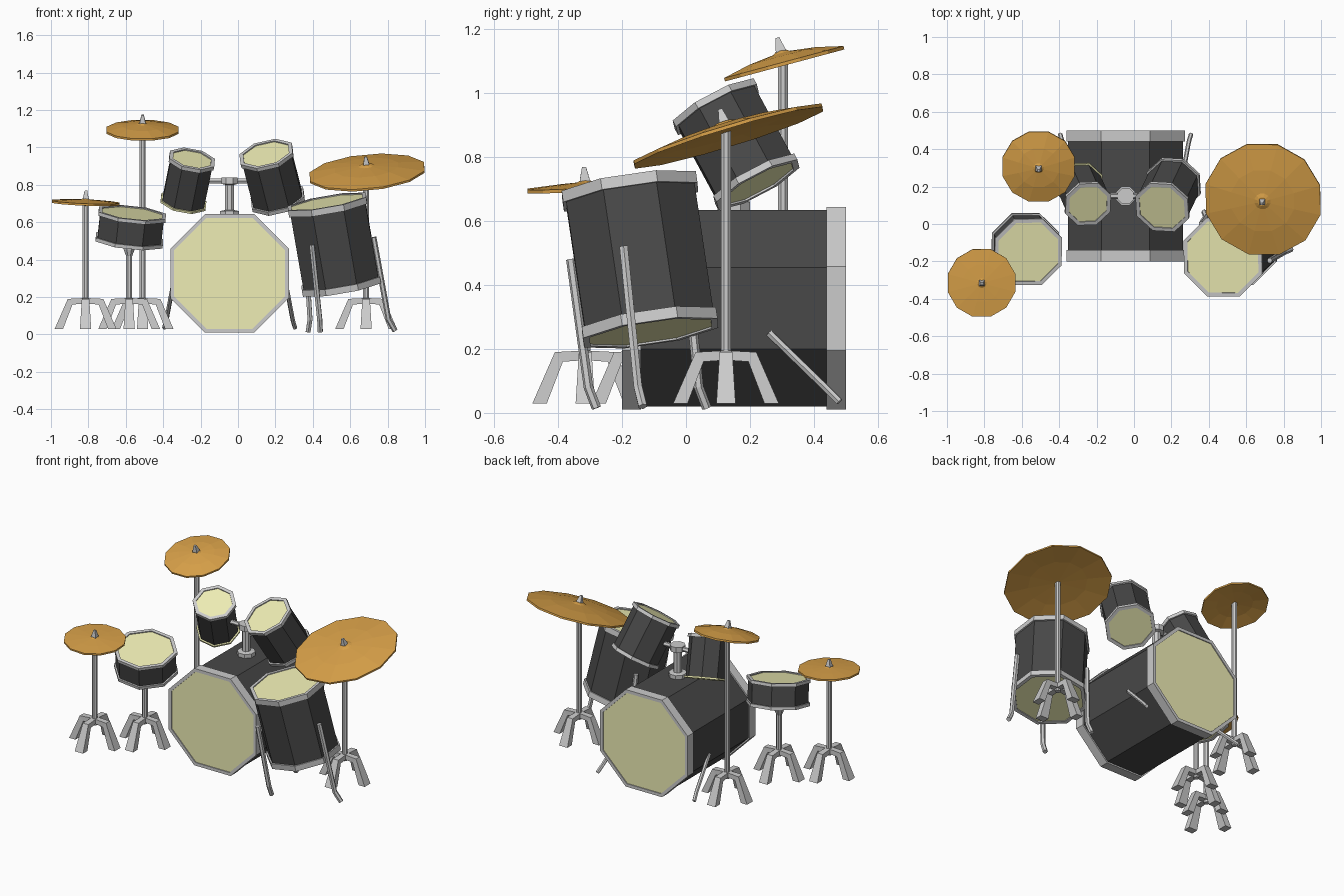
import bpy, bmesh, math
from mathutils import Vector, Matrix

if "Cube" in bpy.data.objects:
    bpy.data.objects.remove(bpy.data.objects["Cube"])

def mat(name, col):
    m = bpy.data.materials.new(name)
    m.diffuse_color = (*col, 1)
    m.use_nodes = True
    m.node_tree.nodes["Principled BSDF"].inputs["Base Color"].default_value = m.diffuse_color
    return m

DARK = mat("shell_black", (0.065, 0.065, 0.065))
CREAM = mat("drum_skin", (0.86, 0.85, 0.46))
BRASS = mat("brass", (0.68, 0.35, 0.065))
Z = Vector((0, 0, 1))

def finish(name, bm, mtx=Matrix(), material=None):
    bmesh.ops.recalc_face_normals(bm, faces=bm.faces)
    me = bpy.data.meshes.new(name)
    bm.to_mesh(me)
    bm.free()
    me.transform(mtx)
    ob = bpy.data.objects.new(name, me)
    bpy.context.collection.objects.link(ob)
    if material:
        me.materials.append(material)
    return ob

def frame(origin, axis):
    return Matrix.Translation(origin) @ Z.rotation_difference(Vector(axis)).to_matrix().to_4x4()

def lathe(name, prof, n, mtx, material=None, closed=False):
    """Turn a (radius, height) profile around z with n flat sides."""
    bm = bmesh.new()
    rings = [[bm.verts.new((r * math.cos(a), r * math.sin(a), z))
              for a in (2 * math.pi * (i + 0.5) / n for i in range(n))] for r, z in prof]
    pairs = list(zip(rings, rings[1:]))
    if closed:
        pairs.append((rings[-1], rings[0]))
    for a, b in pairs:
        for i in range(n):
            j = (i + 1) % n
            bm.faces.new((a[i], a[j], b[j], b[i]))
    if not closed:
        bm.faces.new(rings[0])
        bm.faces.new(rings[-1])
    return finish(name, bm, mtx, material)

def tube(name, pts, r):
    cu = bpy.data.curves.new(name + "_path", 'CURVE')
    cu.dimensions = '3D'
    cu.bevel_depth, cu.bevel_resolution, cu.use_fill_caps = r, 1, True
    sp = cu.splines.new('POLY')
    sp.points.add(len(pts) - 1)
    for p, co in zip(sp.points, pts):
        p.co = (*co, 1)
    sp.use_smooth = False
    tmp = bpy.data.objects.new(name + "_tmp", cu)
    me = bpy.data.meshes.new_from_object(tmp)
    bpy.data.objects.remove(tmp)
    me.shade_flat()
    ob = bpy.data.objects.new(name, me)
    bpy.context.collection.objects.link(ob)

def drum(name, top, bottom, apothem, hoop, bottom_hoop=True):
    """Octagonal shell, grey hoops at both ends and recessed skins."""
    top, bottom = Vector(top), Vector(bottom)
    m, L = frame(bottom, top - bottom), (top - bottom).length
    R = apothem / math.cos(math.pi / 8)
    body = R - 0.010
    lathe(name + "_shell", [(body, 0.012), (body, L - 0.012)], 8, m, DARK)
    for end, z0, z1 in (("bottom", 0, hoop), ("top", L - hoop, L)):
        if end == "bottom" and not bottom_hoop:
            lathe(name + "_bottom_skin", [(R, 0), (R, 0.012)], 8, m, CREAM)
            continue
        ri = R - 0.022
        lathe(f"{name}_{end}_hoop", [(ri, z0), (R, z0), (R, z1), (ri, z1)], 8, m, closed=True)
        s0 = 0.006 if end == "bottom" else L - 0.014
        lathe(f"{name}_{end}_skin", [(ri + 0.004, s0), (ri + 0.004, s0 + 0.008)], 8, m, CREAM)

def stand(name, x, y, height):
    """Stem with four bent, flaring feet."""
    base = Matrix.Translation((x, y, 0))
    lathe(name + "_stem", [(0.017, 0.15), (0.017, height)], 8, base)
    # side outline of one foot: distance out, height, half width
    foot = [(0, 0.195, 0.016), (0.095, 0.19, 0.02), (0.165, 0.03, 0.03),
            (0.12, 0.03, 0.03), (0.07, 0.16, 0.02), (0, 0.165, 0.016)]
    bm = bmesh.new()
    for k in range(4):
        rot = Matrix.Rotation(k * math.pi / 2, 3, 'Z')
        a, b = ([bm.verts.new(rot @ Vector((d, s * w, z))) for d, z, w in foot] for s in (-1, 1))
        for side in (a, b):
            bm.faces.new((side[0], side[1], side[4], side[5]))
            bm.faces.new(side[1:5])
        for i in range(6):
            j = (i + 1) % 6
            bm.faces.new((a[i], a[j], b[j], b[i]))
    finish(name + "_feet", bm, base)

def cymbal(name, pos, axis, R, h, under):
    m = frame(pos, axis)
    lathe(name, [(0.02, under), (R * 0.55, under * 0.6), (R, -0.006), (R, 0.005),
                 (R * 0.55, h * 0.65), (R * 0.14, h * 0.9), (R * 0.08, h + 0.004)], 12, m, BRASS)
    lathe(name + "_nut", [(0.022, h - 0.006), (0.022, h + 0.006), (0.009, h + 0.046)], 4, m)

# bass drum with rear spurs
CX = -0.045
drum("bass_drum", (CX, -0.2, 0.327), (CX, 0.5, 0.327), 0.317, 0.06)
for s, side in ((1, "right"), (-1, "left")):
    tube(f"bass_spur_{side}", [(CX + s * 0.305, 0.26, 0.25), (CX + s * 0.338, 0.44, 0.075),
                               (CX + s * 0.35, 0.48, 0.035)], 0.012)

# mounted toms and their bracket
drum("right_tom", (0.15, 0.088, 0.967), (0.215, 0.225, 0.713), 0.143, 0.022)
drum("left_tom", (-0.245, 0.105, 0.94), (-0.293, 0.215, 0.703), 0.122, 0.022, False)
post = Matrix.Translation((CX, 0.15, 0))
lathe("tom_post", [(0.055, 0.635), (0.055, 0.66), (0.026, 0.665), (0.026, 0.8),
                   (0.047, 0.805), (0.047, 0.84)], 8, post)
tube("tom_bar", [(-0.17, 0.15, 0.82), (0.09, 0.15, 0.82)], 0.015)

# snare on its stand
drum("snare", (-0.565, -0.15, 0.65), (-0.582, -0.118, 0.493), 0.18, 0.02)
stand("snare_stand", -0.582, -0.13, 0.48)
lathe("snare_cup", [(0.018, 0.42), (0.032, 0.455), (0.032, 0.49)], 8,
      Matrix.Translation((-0.582, -0.13, 0)))

# floor tom with three bent legs
drum("floor_tom", (0.475, -0.178, 0.71), (0.555, -0.11, 0.25), 0.212, 0.036)
for n, pts in (("front", [(0.395, -0.36, 0.48), (0.437, -0.305, 0.08), (0.44, -0.28, 0.015)]),
               ("right", [(0.725, -0.195, 0.52), (0.805, -0.15, 0.08), (0.84, -0.135, 0.02)]),
               ("back", [(0.36, 0.0, 0.48), (0.385, 0.04, 0.08), (0.375, 0.065, 0.015)])):
    tube(f"floor_tom_leg_{n}", pts, 0.015)

# cymbals and stands
cymbal("hihat", (-0.815, -0.315, 0.705), (0.04, -0.06, 1), 0.187, 0.018, -0.016)
stand("hihat_stand", -0.815, -0.315, 0.70)
cymbal("crash", (-0.51, 0.307, 1.092), (0, -0.26, 0.97), 0.2, 0.038, 0.012)
stand("crash_stand", -0.51, 0.303, 1.11)
cymbal("ride", (0.69, 0.132, 0.866), (-0.09, -0.29, 0.95), 0.318, 0.042, 0.012)
stand("ride_stand", 0.685, 0.125, 0.885)
